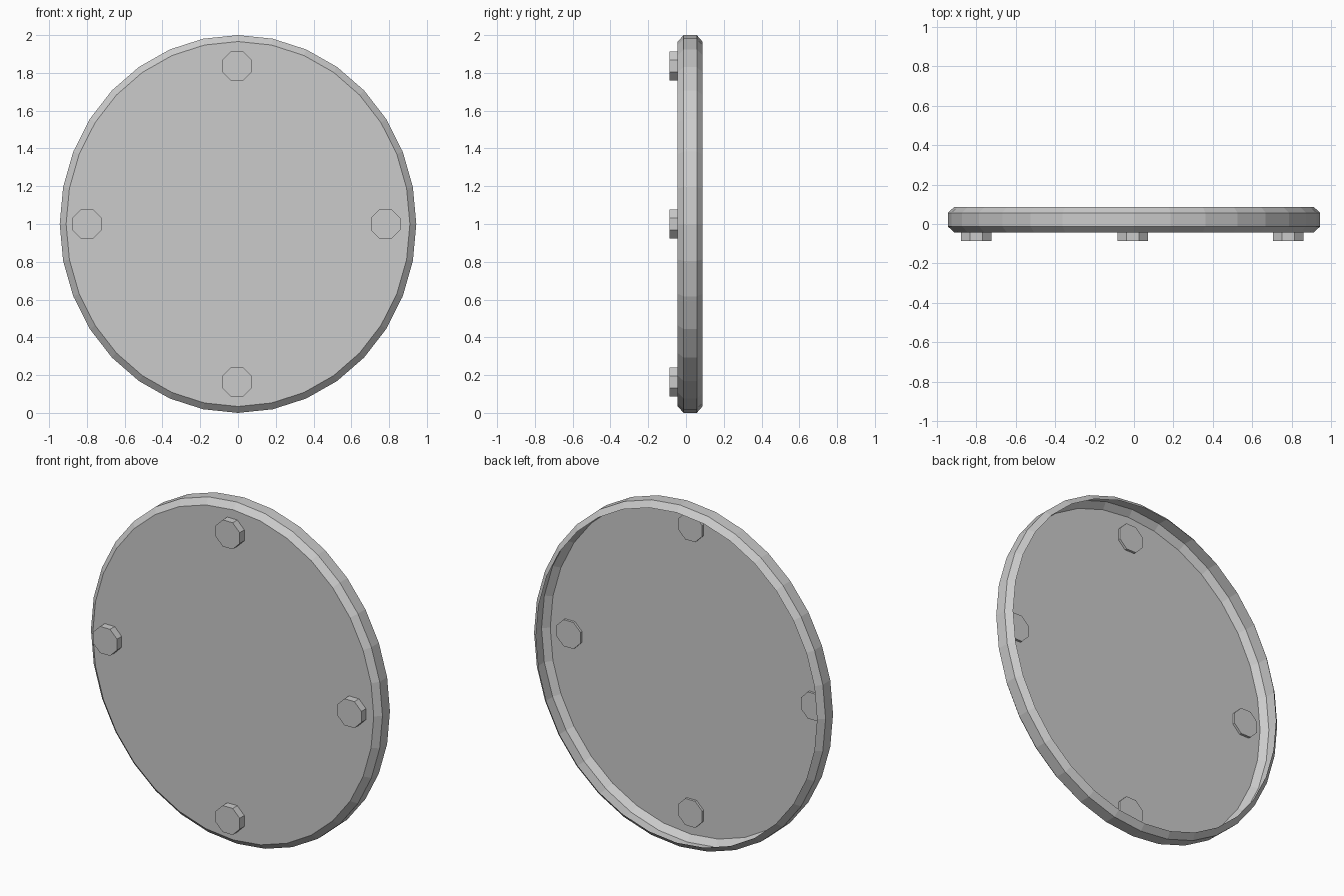
import bpy, math

cube = bpy.data.objects.get("Cube")
if cube:
    bpy.data.objects.remove(cube, do_unlink=True)

grey = bpy.data.materials.new("plain grey")
grey.use_nodes = True
colour = (0.6, 0.6, 0.6, 1)
grey.diffuse_color = colour
grey.node_tree.nodes["Principled BSDF"].inputs["Base Color"].default_value = colour


def lathe(name, rings, sides, centre, turn=0.0, caps=("front",)):
    """Stack of elliptical rings (x radius, z radius, y), capped at chosen ends."""
    verts = []
    for rx, rz, y in rings:
        for i in range(sides):
            a = 2 * math.pi * i / sides + turn
            verts.append((rx * math.cos(a), y, rz * math.sin(a)))
    faces = []
    for r in range(len(rings) - 1):
        for i in range(sides):
            j = (i + 1) % sides
            a, b = r * sides, (r + 1) * sides
            faces.append((a + i, b + i, b + j, a + j))
    if "front" in caps:
        faces.append(tuple(range(sides)))
    if "back" in caps:
        last = (len(rings) - 1) * sides
        faces.append(tuple(reversed(range(last, last + sides))))
    mesh = bpy.data.meshes.new(name)
    mesh.from_pydata(verts, [], faces)
    mesh.materials.append(grey)
    obj = bpy.data.objects.new(name, mesh)
    obj.location = centre
    bpy.context.collection.objects.link(obj)
    return obj


# Shallow dish with bevelled rim, open at the back
RX, RZ, BEVEL = 0.944, 1.0, 0.034
lathe("cover_plate", [
    (RX - BEVEL, RZ - BEVEL, -0.044),
    (RX, RZ, -0.012),
    (RX, RZ, 0.057),
    (RX - BEVEL, RZ - BEVEL, 0.087),
], 32, (0, 0, 1))

# Four octagonal bolts that poke slightly through the plate
R = 0.084
for name, x, z in (("top_bolt", -0.006, 1.836), ("bottom_bolt", -0.006, 0.164),
                   ("left_bolt", 0.782, 1.0), ("right_bolt", -0.80, 1.0)):
    lathe(name, [(R, R, -0.087), (R, R, -0.03)], 8, (x, 0, z),
          math.pi / 8, ("front", "back"))
